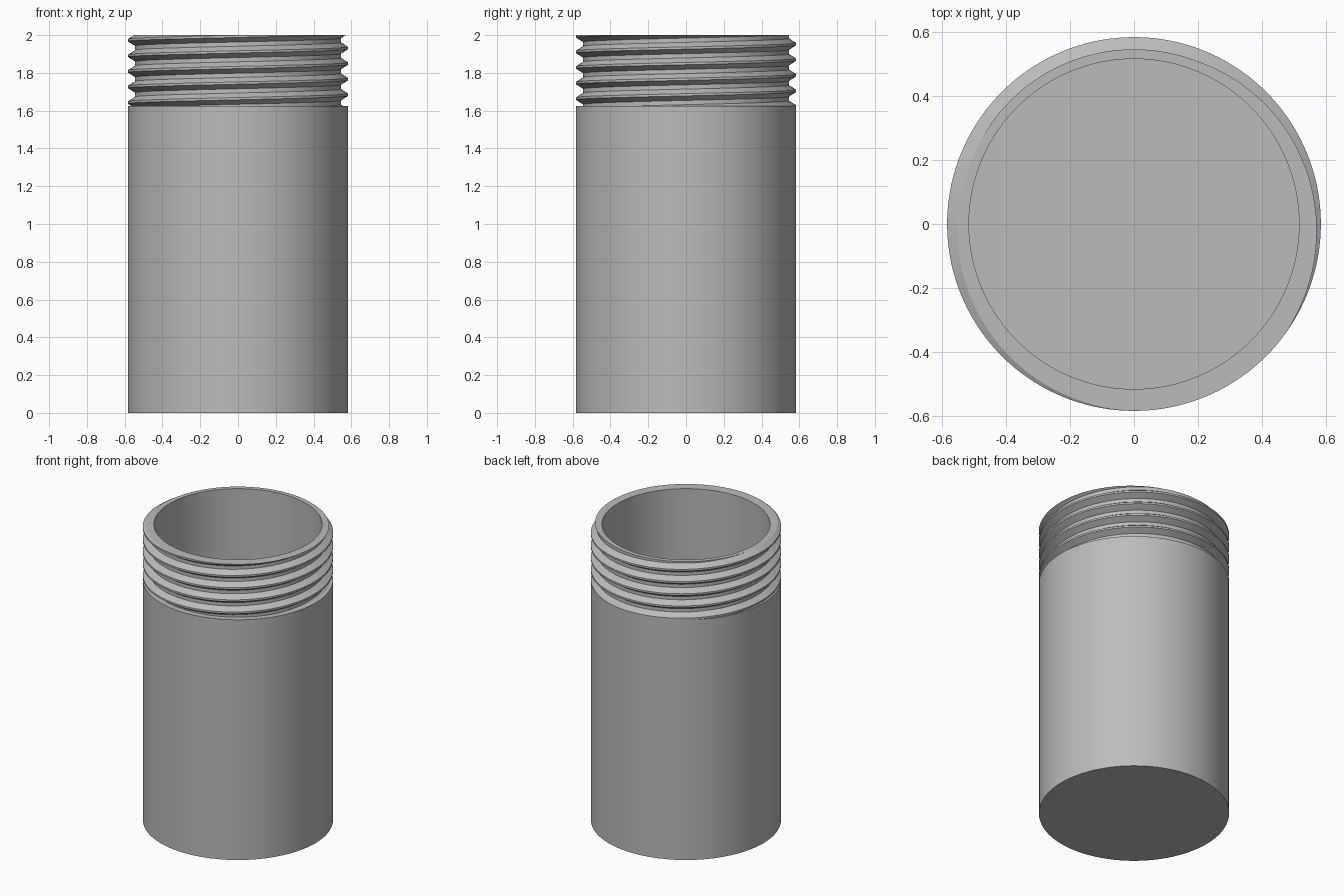
import bpy, bmesh
from math import cos, sin, tau, radians

cube = bpy.data.objects.get("Cube")
if cube:
    bpy.data.objects.remove(cube, do_unlink=True)

SEGMENTS = 144
HEIGHT, SHOULDER, FLOOR = 2.0, 1.625, 0.068
OUTER, ROOT, INNER = 0.583, 0.545, 0.515
PITCH, CREST_HALF, ROOT_HALF = 0.0825, 0.006, 0.03
CREST_START = 1.973 - PITCH / 2      # crest height at angle zero
TURNS = range(-6, 4)

grey = bpy.data.materials.new("plain grey")
grey.use_nodes = True
colour = (0.5, 0.5, 0.5, 1)
grey.diffuse_color = colour
grey.node_tree.nodes["Principled BSDF"].inputs["Base Color"].default_value = colour


def thread_radius(z, crest):
    """Trapezoid thread: flat crest, sloped flanks, flat root."""
    d = abs((z - crest + PITCH / 2) % PITCH - PITCH / 2)
    t = (d - CREST_HALF) / (ROOT_HALF - CREST_HALF)
    return OUTER + (ROOT - OUTER) * min(max(t, 0), 1)


def section(turn):
    """Wall section, from the inside floor over the rim and down the outside."""
    crest = CREST_START + PITCH * turn
    points = [(0, FLOOR), (INNER, FLOOR), (INNER, HEIGHT)]
    for k in reversed(TURNS):
        for offset in (ROOT_HALF, CREST_HALF, -CREST_HALF, -ROOT_HALF):
            z = crest + k * PITCH + offset
            z = min(max(z, SHOULDER), HEIGHT)
            points.append((thread_radius(z, crest), z))
    return points + [(OUTER, SHOULDER), (OUTER, 0), (0, 0)]


# Sweep the section round the axis while the thread climbs one pitch
bm = bmesh.new()
columns = []
for i in range(SEGMENTS + 1):
    a = tau * i / SEGMENTS
    columns.append([bm.verts.new((r * cos(a), r * sin(a), z))
                    for r, z in section(i / SEGMENTS)])
for left, right in zip(columns, columns[1:]):
    for j in range(len(left) - 1):
        bm.faces.new((left[j], left[j + 1], right[j + 1], right[j]))
bmesh.ops.remove_doubles(bm, verts=bm.verts, dist=0.00002)
bmesh.ops.recalc_face_normals(bm, faces=bm.faces)

mesh = bpy.data.meshes.new("threaded_container")
bm.to_mesh(mesh)
bm.free()
mesh.materials.append(grey)
container = bpy.data.objects.new("threaded_container", mesh)
bpy.context.collection.objects.link(container)

bpy.ops.object.select_all(action="DESELECT")
container.select_set(True)
bpy.context.view_layer.objects.active = container
bpy.ops.object.shade_smooth_by_angle(angle=radians(25))
